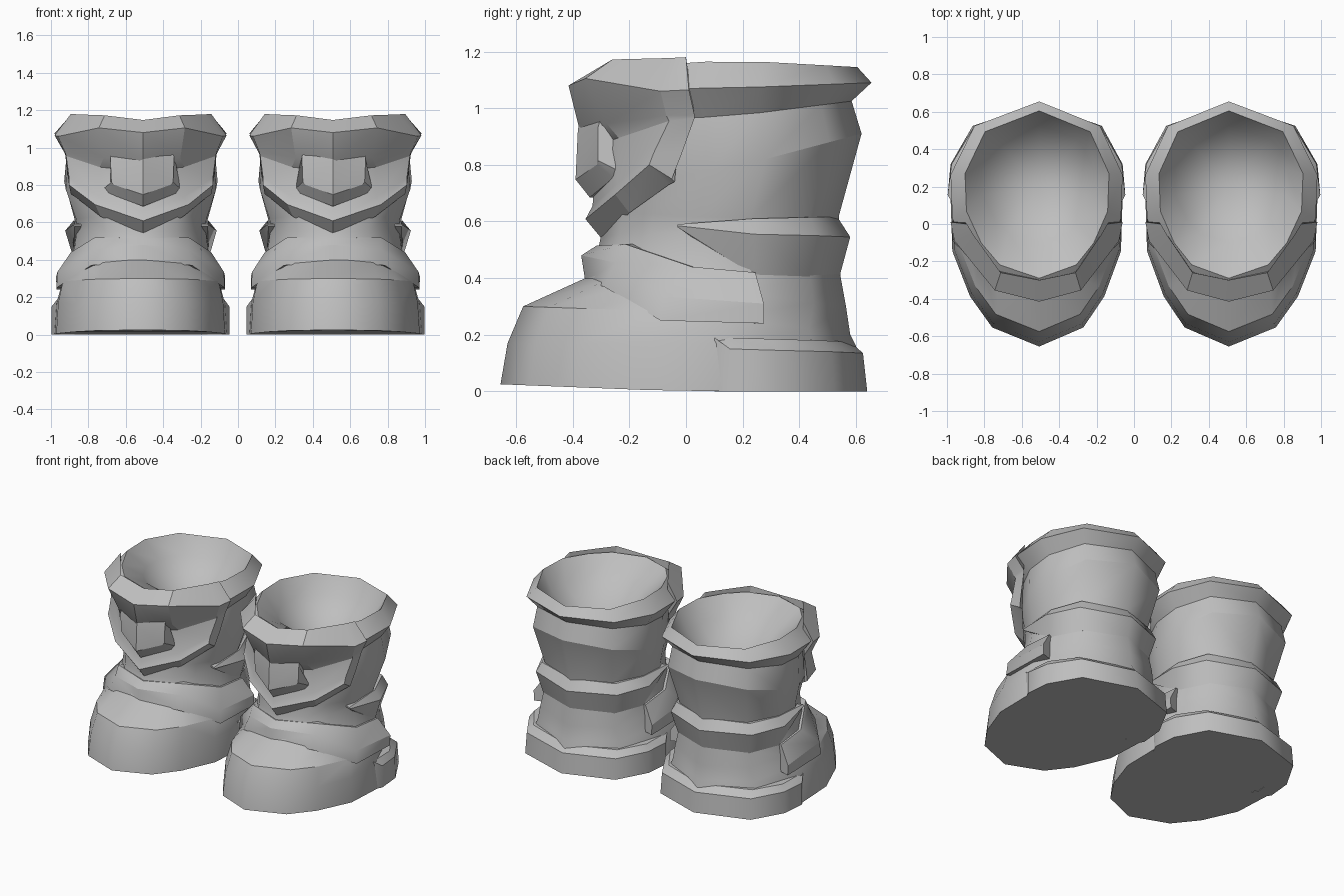
import bpy, bmesh, math

if "Cube" in bpy.data.objects:
    bpy.data.objects.remove(bpy.data.objects["Cube"], do_unlink=True)

leather = bpy.data.materials.new("grey leather")
grey = (0.52, 0.52, 0.52, 1)
leather.diffuse_color = grey
leather.use_nodes = True
leather.node_tree.nodes["Principled BSDF"].inputs["Base Color"].default_value = grey
leather.node_tree.nodes["Principled BSDF"].inputs["Roughness"].default_value = 0.8

# Half outline of a boot section, front point to back point
OUTLINE = [(0, -1), (.53, -.84), (.78, -.58), (.98, -.2), (1, .25), (.73, .75), (0, 1)]


def place(point, side):
    """Move a boot point to its foot; the outer half is a little wider."""
    x, y, z = point
    return side * (.507 + x * (1.03 if x > 0 else .97)), y, z


def skin(bm, a, b, closed=True):
    """Quads between two rows of vertices."""
    for i in range(len(a) if closed else len(a) - 1):
        j = (i + 1) % len(a)
        bm.faces.new((a[i], a[j], b[j], b[i]))


def finish(bm, name, rows, crease):
    """Edges running round the boot stay sharp; upright ones only above the crease angle."""
    bmesh.ops.recalc_face_normals(bm, faces=bm.faces)
    bm.normal_update()
    row_of = {v: i for i, row in enumerate(rows) for v in row}
    for face in bm.faces:
        face.smooth = True
    for edge in bm.edges:
        a, b = (row_of.get(v, -1) for v in edge.verts)
        limit = 24 if a == b else crease
        edge.smooth = edge.calc_face_angle(0) < math.radians(limit)
    mesh = bpy.data.meshes.new(name)
    bm.to_mesh(mesh)
    bm.free()
    mesh.materials.append(leather)
    bpy.context.collection.objects.link(bpy.data.objects.new(name, mesh))


def section(front, back, half, z_front, z_side, z_back):
    """Closed ring whose height varies from front to side to back."""
    mid, reach = (front + back) / 2, (back - front) / 2
    ring = []
    for u, v in OUTLINE:
        end = z_front if v < 0 else z_back
        ring.append((u * half, mid + v * reach, z_side + (end - z_side) * abs(v)))
    return ring + [(-x, y, z) for x, y, z in ring[-2:0:-1]]


def loft(name, sections, floor, side):
    bm = bmesh.new()
    rings = [[bm.verts.new(place(p, side)) for p in section(*s)] for s in sections]
    for a, b in zip(rings, rings[1:]):
        skin(bm, a, b)
    bm.faces.new(rings[0][::-1])
    tip = bm.verts.new(place(floor, side))
    top = rings[-1]
    for a, b in zip(top, top[1:] + top[:1]):
        bm.faces.new((a, b, tip))
    finish(bm, name, rings, 55)


def band(name, rows, side, inset=True, crease=55):
    """Solid band wrapped round the boot; rows run from the centre line outward."""
    if inset:
        def tuck(row):
            return [(x * .8, .12 + (y - .12) * .8, z) for x, y, z in row]
        rows = [tuck(rows[0])] + rows + [tuck(rows[-1])]
    bm = bmesh.new()
    grid = []
    for row in rows:
        full = [(-x, y, z) for x, y, z in row[:0:-1]] + row
        grid.append([bm.verts.new(place(p, side)) for p in full])
    for a, b in zip(grid, grid[1:] + grid[:1]):
        skin(bm, a, b, closed=False)
    bm.faces.new([row[0] for row in grid])
    bm.faces.new([row[-1] for row in grid[::-1]])
    finish(bm, name, grid, crease)


# Sole, foot, leg, cuff and hollow inside
BODY = [
    (-.655, .62, .46, .025, 0, 0),
    (-.63, .60, .45, .17, .17, .16),
    (-.575, .58, .425, .3, .28, .2),
    (-.355, .565, .39, .4, .36, .3),
    (-.31, .545, .365, .5, .44, .41),
    (-.3, .54, .35, .55, .57, .58),
    (-.29, .54, .355, .64, .61, .62),
    (-.285, .62, .41, .72, .79, .91),
    (-.28, .585, .395, .96, .97, 1.025),
    (-.39, .655, .46, 1.07, 1.07, 1.09),
    (-.29, .605, .385, 1.14, 1.17, 1.145),
    (-.10, .53, .3, 1.05, 1.04, 1.03),
]

# Front strap: bottom edge, ridge, top edge
STRAP = [
    [(0, -.355, .385), (.27, -.29, .37), (.45, -.09, .25), (.45, .275, .24)],
    [(0, -.37, .48), (.25, -.25, .455), (.445, -.08, .335), (.452, .275, .31)],
    [(0, -.315, .515), (.25, -.215, .52), (.375, .02, .44), (.38, .245, .42)],
]

# Ankle band: tapers to a point on each side
ANKLE = [
    [(0, .542, .405), (.27, .437, .405), (.362, .24, .41), (.355, -.03, .58)],
    [(0, .58, .545), (.31, .46, .55), (.405, .24, .555), (.365, -.03, .585)],
    [(0, .535, .615), (.28, .44, .615), (.36, .24, .61), (.355, -.03, .59)],
]

# Heel guard: base, upper edge, bevel
HEEL = [
    [(0, .64, 0), (.345, .525, 0), (.46, .32, 0), (.475, .155, 0), (.445, .1, 0)],
    [(0, .625, .135), (.34, .515, .14), (.455, .32, .145), (.475, .155, .15), (.445, .1, .19)],
    [(0, .58, .175), (.32, .47, .18), (.43, .3, .185), (.44, .14, .19), (.435, .1, .19)],
]

# Shin guard: underside, lower lip, bevel, face, upper face, rim
SHIELD = [
    [(0, -.29, .53), (.22, -.2, .63), (.345, -.06, .73), (.36, -.04, .74)],
    [(0, -.355, .608), (.25, -.25, .695), (.385, -.13, .80), (.375, -.05, .75)],
    [(0, -.33, .655), (.225, -.24, .735), (.385, -.115, .84), (.39, -.015, .84)],
    [(0, -.315, .87), (.225, -.238, .895), (.40, -.06, .955), (.405, .03, .965)],
    [(0, -.375, .92), (.205, -.28, .945), (.405, -.07, .975), (.41, .03, .975)],
    [(0, -.415, 1.08), (.23, -.355, 1.105), (.44, -.09, 1.06), (.46, .01, 1.065)],
    [(0, -.3, 1.147), (.2, -.26, 1.172), (.34, -.06, 1.177), (.375, .0, 1.18)],
]

# Raised plate on the shin guard
PLATE = [
    [(0, -.27, .685), (.15, -.2, .76), (.17, -.2, .76)],
    [(0, -.34, .685), (.18, -.255, .755), (.205, -.24, .78)],
    [(0, -.39, .748), (.15, -.315, .80), (.165, -.31, .815)],
    [(0, -.382, .92), (.155, -.315, .93), (.17, -.31, .935)],
    [(0, -.37, 1.0), (.15, -.3, 1.0), (.165, -.29, 1.0)],
]

for label, side in (("left", 1), ("right", -1)):
    loft(label + "_boot_body", BODY, (0, .2, .74), side)
    band(label + "_strap", STRAP, side)
    band(label + "_ankle_band", ANKLE, side)
    band(label + "_heel_guard", HEEL, side)
    band(label + "_shin_guard", SHIELD, side, inset=False, crease=25)
    band(label + "_shin_plate", PLATE, side, inset=False, crease=25)
